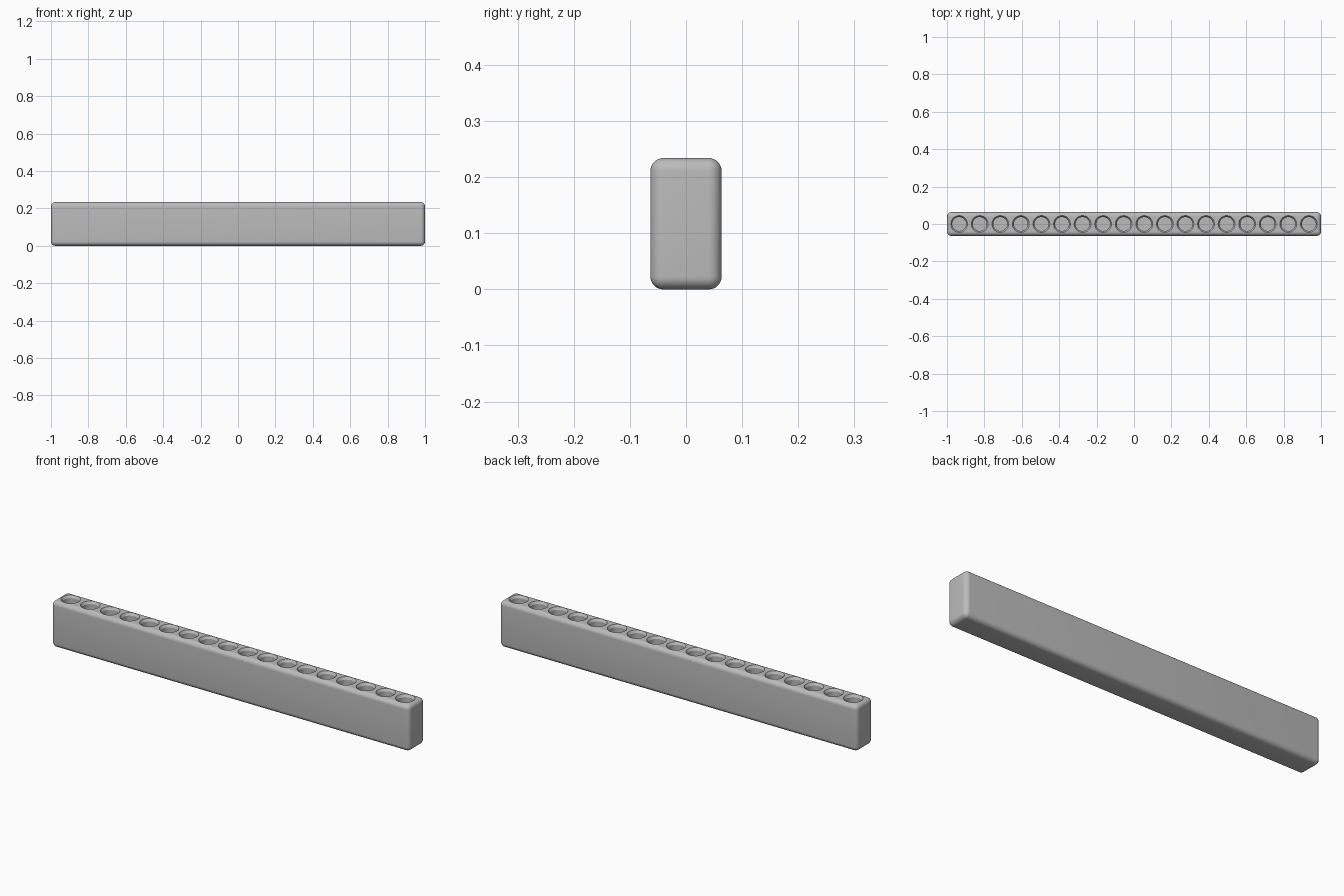
import bpy, bmesh, math
from mathutils import Matrix

LENGTH, WIDTH, HEIGHT = 2.0, 0.127, 0.234
ROUND = 0.023
HOLES, PITCH = 18, 0.11
# Radius and height of the socket wall, from floor to mouth
SOCKET = [(0.037, 0.06), (0.037, 0.222), (0.045, HEIGHT), (0.045, HEIGHT + 0.03)]

cube = bpy.data.objects.get("Cube")
if cube:
    bpy.data.objects.remove(cube, do_unlink=True)

grey = bpy.data.materials.new("plain_grey")
grey.use_nodes = True
grey.diffuse_color = (0.5, 0.5, 0.5, 1)
grey.node_tree.nodes["Principled BSDF"].inputs["Base Color"].default_value = (0.5, 0.5, 0.5, 1)


def make_object(name, bm):
    bmesh.ops.recalc_face_normals(bm, faces=bm.faces)
    mesh = bpy.data.meshes.new(name)
    bm.to_mesh(mesh)
    bm.free()
    mesh.materials.append(grey)
    obj = bpy.data.objects.new(name, mesh)
    bpy.context.collection.objects.link(obj)
    return obj


def add_socket(bm, x, sides=48):
    rings = [[bm.verts.new((x + r * math.cos(math.tau * i / sides),
                            r * math.sin(math.tau * i / sides), z))
              for i in range(sides)] for r, z in SOCKET]
    for low, high in zip(rings, rings[1:]):
        for i in range(sides):
            j = (i + 1) % sides
            bm.faces.new((low[i], low[j], high[j], high[i]))
    bm.faces.new(rings[0])
    bm.faces.new(rings[-1])


# Rounded bar
bm = bmesh.new()
bmesh.ops.create_cube(bm, size=1, matrix=Matrix.Translation((0, 0, HEIGHT / 2))
                      @ Matrix.Diagonal((LENGTH, WIDTH, HEIGHT, 1)))
bmesh.ops.bevel(bm, geom=bm.edges[:], offset=ROUND, segments=8, profile=0.5, affect='EDGES')
bar = make_object("holder_bar", bm)

# Row of socket cutters
bm = bmesh.new()
for i in range(HOLES):
    add_socket(bm, (i - (HOLES - 1) / 2) * PITCH)
cutter = make_object("socket_cutter", bm)
cutter.hide_render = True

# Cut the sockets
cut = bar.modifiers.new("sockets", 'BOOLEAN')
cut.operation = 'DIFFERENCE'
cut.solver = 'EXACT'
cut.object = cutter
bpy.context.view_layer.objects.active = bar
bar.select_set(True)
bpy.ops.object.modifier_apply(modifier=cut.name)
bpy.data.objects.remove(cutter, do_unlink=True)
bpy.ops.object.shade_smooth_by_angle(angle=math.radians(30))
